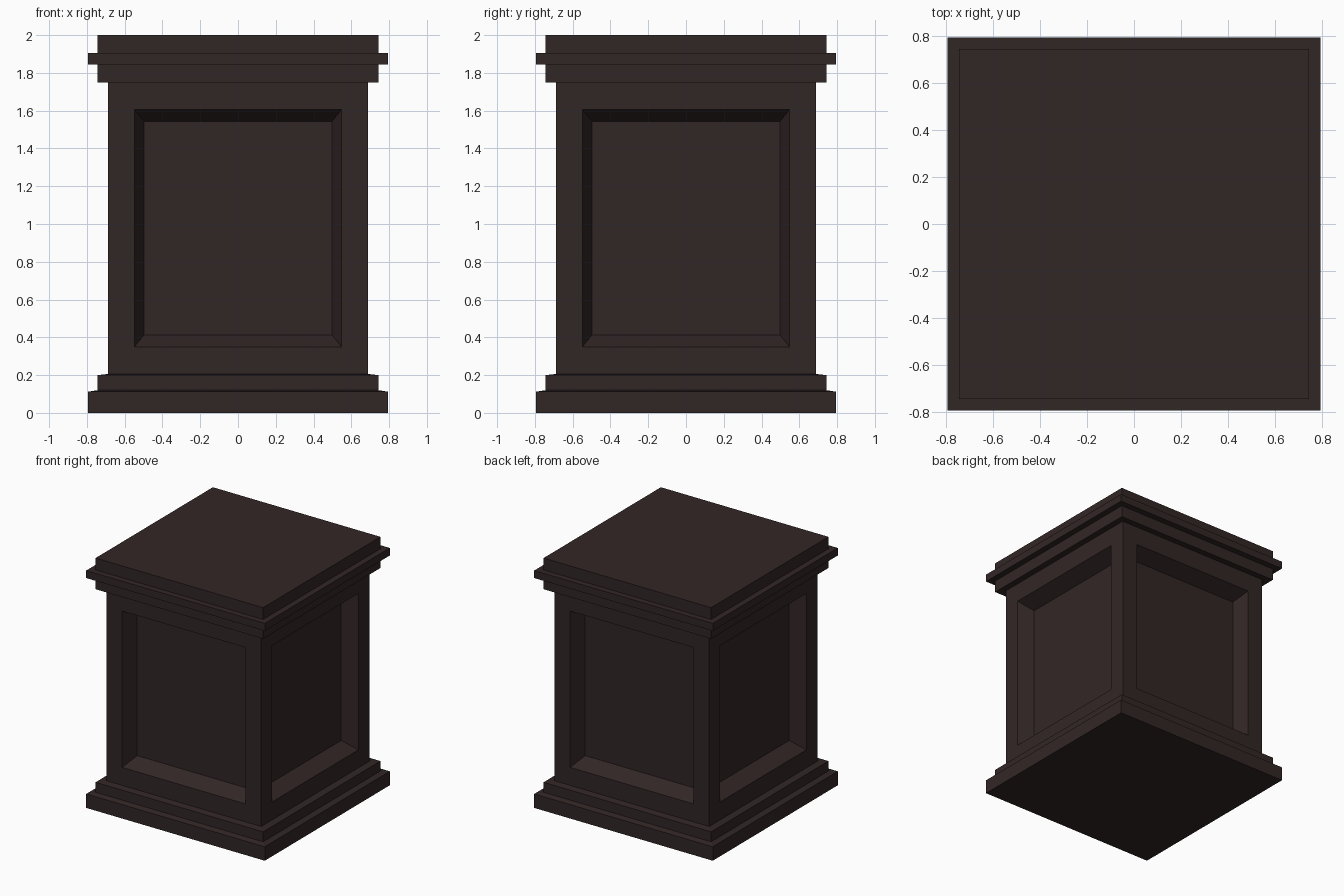
import bpy
import bmesh
from mathutils import Vector

cube = bpy.data.objects.get("Cube")
if cube:
    bpy.data.objects.remove(cube, do_unlink=True)

# Single dark brown finish
wood = bpy.data.materials.new("dark_brown")
wood.use_nodes = True
colour = (0.031, 0.0192, 0.0188, 1)
wood.diffuse_color = colour
wood.node_tree.nodes["Principled BSDF"].inputs["Base Color"].default_value = colour


def square_loft(profile):
    """Stack square rings given as (half width, height); return mesh and side faces."""
    bm = bmesh.new()
    corners = ((-1, -1), (1, -1), (1, 1), (-1, 1))
    rings = [[bm.verts.new((x * w, y * w, z)) for x, y in corners] for w, z in profile]
    sides = []
    for low, high in zip(rings, rings[1:]):
        for i in range(4):
            j = (i + 1) % 4
            sides.append(bm.faces.new((low[i], low[j], high[j], high[i])))
    bm.faces.new(rings[0][::-1])
    bm.faces.new(rings[-1])
    bm.normal_update()
    return bm, sides


def finish(name, bm):
    mesh = bpy.data.meshes.new(name)
    bm.to_mesh(mesh)
    bm.free()
    mesh.materials.append(wood)
    obj = bpy.data.objects.new(name, mesh)
    bpy.context.collection.objects.link(obj)


def inset_to(bm, face, half_width, bottom, top, depth):
    """Inset a side face to an exact rectangle, sunk below the body surface."""
    normal = face.normal.copy()
    across = Vector((0, 0, 1)).cross(normal)
    middle = face.calc_center_median().z
    bmesh.ops.inset_individual(bm, faces=[face], thickness=0.03)
    for v in face.verts:
        side = half_width if v.co.dot(across) > 0 else -half_width
        height = top if v.co.z > middle else bottom
        v.co = normal * (BODY - depth) + across * side + Vector((0, 0, height))


BODY, STEP, WIDE = 0.687, 0.744, 0.793

# Stepped plinth with slightly sloped ledges
bm, _ = square_loft([(WIDE, 0), (WIDE, 0.112), (STEP, 0.12), (STEP, 0.2), (BODY, 0.206)])
finish("plinth", bm)

# Body with a bevelled recessed panel on every side
bm, sides = square_loft([(BODY, 0.206), (BODY, 1.756)])
for face in sides:
    normal = face.normal.copy()
    inset_to(bm, face, 0.548, 0.35, 1.605, 0)
    face.normal = normal
    inset_to(bm, face, 0.498, 0.412, 1.543, 0.12)
finish("panelled_body", bm)

# Cornice with a projecting middle band
bm, _ = square_loft([(BODY, 1.756), (STEP, 1.75), (STEP, 1.845), (WIDE, 1.845),
                     (WIDE, 1.905), (STEP, 1.905), (STEP, 2)])
finish("cornice", bm)
